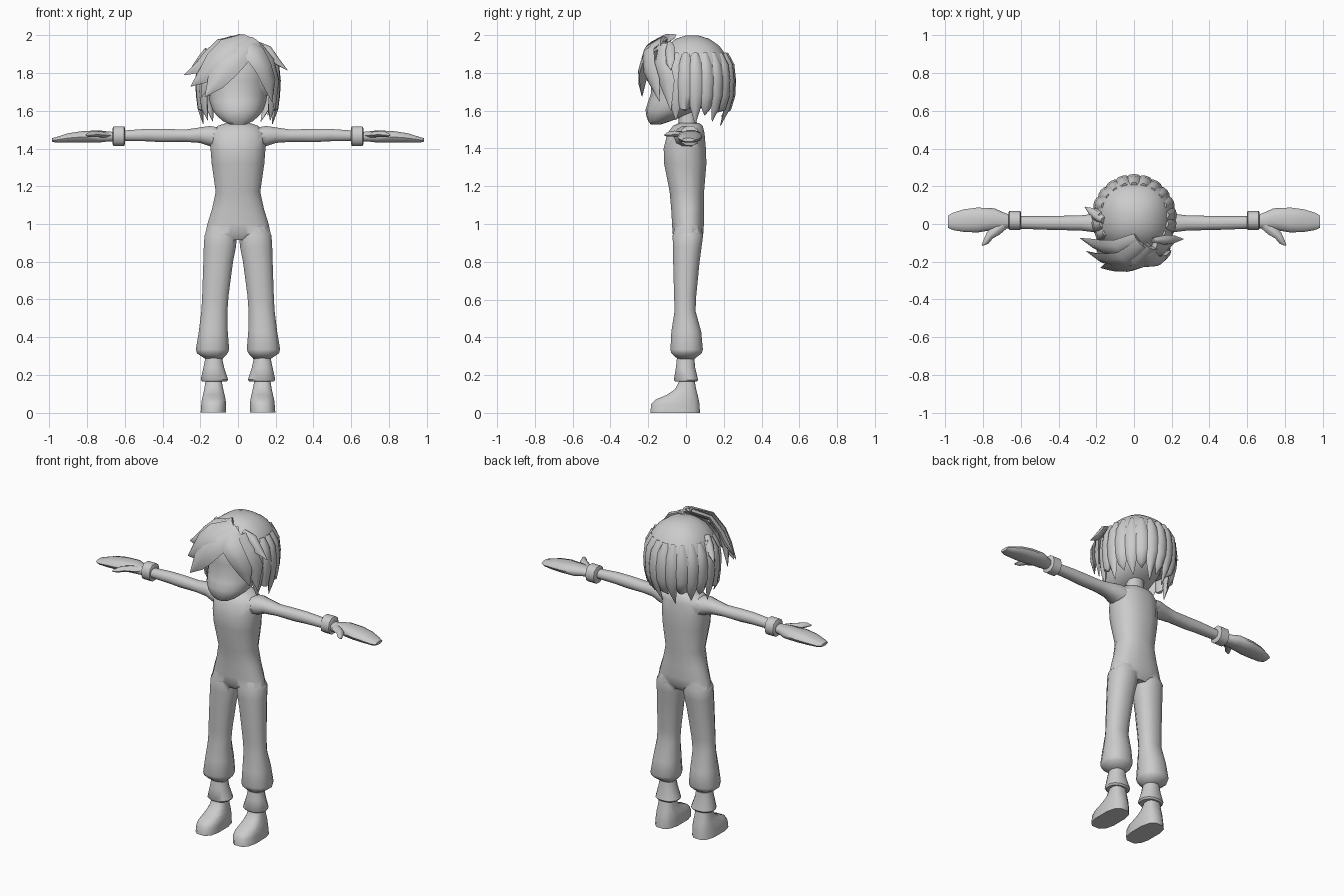
import bpy, bmesh, math
from mathutils import Vector


def squircle(n, power):
    """Unit super-ellipse points"""
    pts = []
    for i in range(n):
        a = 2 * math.pi * (i + 0.5) / n
        c, s = math.cos(a), math.sin(a)
        pts.append((math.copysign(abs(c) ** (2 / power), c), math.copysign(abs(s) ** (2 / power), s)))
    return pts


def skin(name, rings, mirror=False, angle=50):
    """Closed surface through a list of point rings"""
    bm = bmesh.new()
    vs = [[bm.verts.new(p) for p in r] for r in rings]
    n = len(rings[0])
    for a, b in zip(vs, vs[1:]):
        for i in range(n):
            bm.faces.new((a[i], a[(i + 1) % n], b[(i + 1) % n], b[i]))
    bm.faces.new(vs[0])
    bm.faces.new(vs[-1])
    bmesh.ops.recalc_face_normals(bm, faces=bm.faces)
    me = bpy.data.meshes.new(name)
    bm.to_mesh(me)
    bm.free()
    ob = bpy.data.objects.new(name, me)
    bpy.context.collection.objects.link(ob)
    smooth(ob, angle)
    if mirror:
        ob.modifiers.new("mirror", 'MIRROR').use_clip = False
    return ob


def smooth(ob, angle):
    bpy.ops.object.select_all(action='DESELECT')
    ob.select_set(True)
    bpy.context.view_layer.objects.active = ob
    bpy.ops.object.shade_smooth_by_angle(angle=math.radians(angle))


def loft(name, rows, axis='z', n=12, power=2.3, **kw):
    """rows: (station, u0, u1, y0, y1); u is x when stacked in z, z when stacked in x"""
    rings = []
    for s, u0, u1, y0, y1 in rows:
        ring = []
        for c, d in squircle(n, power):
            u, y = (u0 + u1) / 2 + c * (u1 - u0) / 2, (y0 + y1) / 2 + d * (y1 - y0) / 2
            ring.append((u, y, s) if axis == 'z' else (s, y, u))
        rings.append(ring)
    return skin(name, rings, **kw)


def sym(rows):
    return [(z, -w, w, a, b) for z, w, a, b in rows]


HEAD = Vector((0, 0.03, 1.78))


def blade(name, path, widths, thick=0.018, centre=HEAD, mirror=False):
    """Flattened tapering lock that follows a path"""
    pts = [Vector(p) for p in path]
    rings = []
    for i, p in enumerate(pts):
        t = (pts[min(i + 1, len(pts) - 1)] - pts[max(i - 1, 0)]).normalized()
        side = t.cross(p - centre).normalized()
        out = side.cross(t).normalized()
        w = max(widths[i], 0.002)
        h = min(thick, w)
        rings.append([p + side * w * a + out * h * b for a, b in
                      ((1, 0), (.5, .8), (0, 1), (-.5, .8), (-1, 0), (-.5, -.6), (.5, -.6))])
    return skin(name, rings, mirror=mirror, angle=60)


# Body: torso, arms and trouser legs merged into one surface
body = loft("body", sym([(1.535, .065, -.035, .07), (1.52, .11, -.07, .09), (1.48, .15, -.1, .1),
                         (1.40, .148, -.12, .107), (1.32, .142, -.118, .11), (1.17, .12, -.088, .097),
                         (1.08, .14, -.08, .096), (1.0, .165, -.075, .096), (.95, .176, -.073, .093),
                         (.915, .10, -.05, .07)]), n=16)
legs = loft("trouser_legs", [(1.02, .03, .14, -.05, .07), (.94, .003, .18, -.073, .093), (.88, .008, .184, -.072, .085),
                             (.80, .024, .186, -.07, .074), (.62, .048, .192, -.065, .056), (.54, .054, .196, -.062, .052),
                             (.43, .052, .21, -.08, .083), (.335, .044, .226, -.085, .092), (.315, .052, .22, -.08, .085),
                             (.285, .08, .175, -.045, .045)], mirror=True)
arms = loft("arms", [(.09, 1.40, 1.512, -.07, .075), (.15, 1.41, 1.522, -.06, .07), (.20, 1.428, 1.514, -.045, .055),
                     (.28, 1.434, 1.502, -.035, .046), (.40, 1.432, 1.506, -.032, .043), (.48, 1.437, 1.506, -.03, .042),
                     (.63, 1.44, 1.495, -.024, .042)], axis='x', n=10, mirror=True)
for part in (legs, arms):
    m = body.modifiers.new("join", 'BOOLEAN')
    m.operation = 'UNION'
    m.object = part
    bpy.context.view_layer.objects.active = body
    bpy.ops.object.modifier_apply(modifier=m.name)
    bpy.data.objects.remove(part)
smooth(body, 55)

# Wrist cuffs, hands and thumbs
loft("wrist_cuffs", [(.598, 1.425, 1.508, -.022, .06), (.603, 1.412, 1.52, -.032, .07),
                     (.66, 1.412, 1.52, -.032, .07), (.666, 1.425, 1.508, -.022, .06)],
     axis='x', n=10, mirror=True, angle=40)
loft("hands", [(.65, 1.437, 1.488, -.02, .045), (.70, 1.435, 1.493, -.03, .065), (.74, 1.43, 1.498, -.03, .083),
               (.83, 1.43, 1.493, -.045, .087), (.90, 1.43, 1.482, -.042, .078), (.96, 1.43, 1.463, -.032, .06),
               (.986, 1.436, 1.455, -.02, .045)], axis='x', n=10, mirror=True)
blade("thumbs", [(.69, .0, 1.468), (.73, -.032, 1.472), (.765, -.062, 1.474), (.785, -.095, 1.472), (.805, -.112, 1.47)],
      [.028, .03, .022, .016, .005], .02, Vector((.74, -.04, 1.2)), True)

# Ankle cuffs and shoes
loft("ankle_cuffs", [(.31, .088, .172, -.045, .042), (.285, .082, .175, -.05, .046), (.24, .072, .185, -.055, .05),
                     (.175, .05, .2, -.066, .066), (.165, .058, .192, -.058, .058)], mirror=True)
loft("shoes", [(.2, .088, .17, -.03, .04), (.165, .085, .174, -.038, .048), (.125, .077, .18, -.06, .055),
               (.095, .07, .187, -.105, .064), (.07, .064, .193, -.165, .07), (.045, .062, .196, -.188, .075),
               (.0, .062, .2, -.192, .077)], power=2.8, mirror=True)

# Neck and head
loft("neck", sym([(1.50, .068, -.04, .065), (1.55, .055, -.04, .055), (1.64, .055, -.04, .055)]), n=10)
loft("head", sym([(1.528, .045, -.188, -.13), (1.545, .08, -.2, -.08), (1.575, .115, -.211, .0), (1.605, .137, -.214, .07),
                  (1.65, .152, -.2, .13), (1.69, .158, -.186, .16), (1.76, .162, -.186, .19), (1.85, .16, -.18, .19),
                  (1.92, .12, -.13, .15)]), n=18, power=2.1)

# Hair cap
FRONT, BACK, RX, CY = .195, .215, .208, .03
cap = [(1.68, .9), (1.72, .96), (1.80, 1), (1.86, .93), (1.90, .84), (1.945, .68), (1.98, .44), (1.997, .18)]
loft("hair_cap", sym([(z, RX * r, CY - FRONT * r, CY + BACK * r) for z, r in cap]), n=20)

# Hanging locks round the sides and back
COUNT = 15
for i in range(COUNT):
    deg = 62 + i * 236 / (COUNT - 1)
    a = math.radians(deg)
    back = max(0, -math.cos(a))
    tip = (1.55, 1.60, 1.53, 1.58)[(i if i < 8 else COUNT - 1 - i) % 4] - .01 * back
    path = []
    for z, r in ((1.90, .82), (1.84, .97), (1.76, 1.01), (1.68, .99), (1.61, .95 - .06 * back), (tip, .9 - .17 * back)):
        path.append((RX * r * math.sin(a + (.06 if z == tip else 0)), CY - (BACK if back else FRONT) * r * math.cos(a), z))
    blade(f"hair_lock_{i}", path, [.02, .036, .044, .042, .026, .002])

# Fringe parted right of centre, and loose spikes
fringe = {
    "fringe_left_low": ([(.09, -.12, 1.965), (.025, -.205, 1.915), (-.06, -.228, 1.83), (-.12, -.228, 1.75), (-.175, -.232, 1.675)],
                        [.05, .062, .07, .05, .002]),
    "fringe_left_mid": ([(.05, -.11, 1.98), (-.04, -.19, 1.935), (-.12, -.195, 1.86), (-.175, -.18, 1.79), (-.25, -.145, 1.73)],
                        [.05, .075, .07, .05, .002]),
    "fringe_left_top": ([(.02, -.08, 1.985), (-.08, -.13, 1.95), (-.16, -.125, 1.88), (-.21, -.105, 1.83), (-.285, -.075, 1.79)],
                        [.04, .06, .055, .04, .002]),
    "fringe_left_side": ([(-.07, -.14, 1.93), (-.13, -.17, 1.85), (-.165, -.165, 1.76), (-.195, -.14, 1.67)],
                         [.04, .055, .045, .002]),
    "fringe_right": ([(.03, -.12, 1.972), (.085, -.2, 1.91), (.135, -.195, 1.83), (.165, -.165, 1.75), (.18, -.14, 1.65)],
                     [.05, .062, .055, .045, .002]),
    "fringe_right_side": ([(.1, -.12, 1.945), (.16, -.13, 1.86), (.19, -.1, 1.75), (.195, -.08, 1.6)],
                          [.04, .055, .05, .002]),
    "spike_right": ([(.1, -.085, 1.955), (.16, -.085, 1.925), (.205, -.083, 1.86), (.262, -.08, 1.815)],
                    [.015, .03, .026, .002]),
    "spike_left": ([(-.16, .02, 1.92), (-.195, .04, 1.875), (-.225, .065, 1.83), (-.26, .09, 1.80)],
                   [.02, .028, .022, .002]),
}
for name, (path, widths) in fringe.items():
    blade(name, path, widths, .02)
